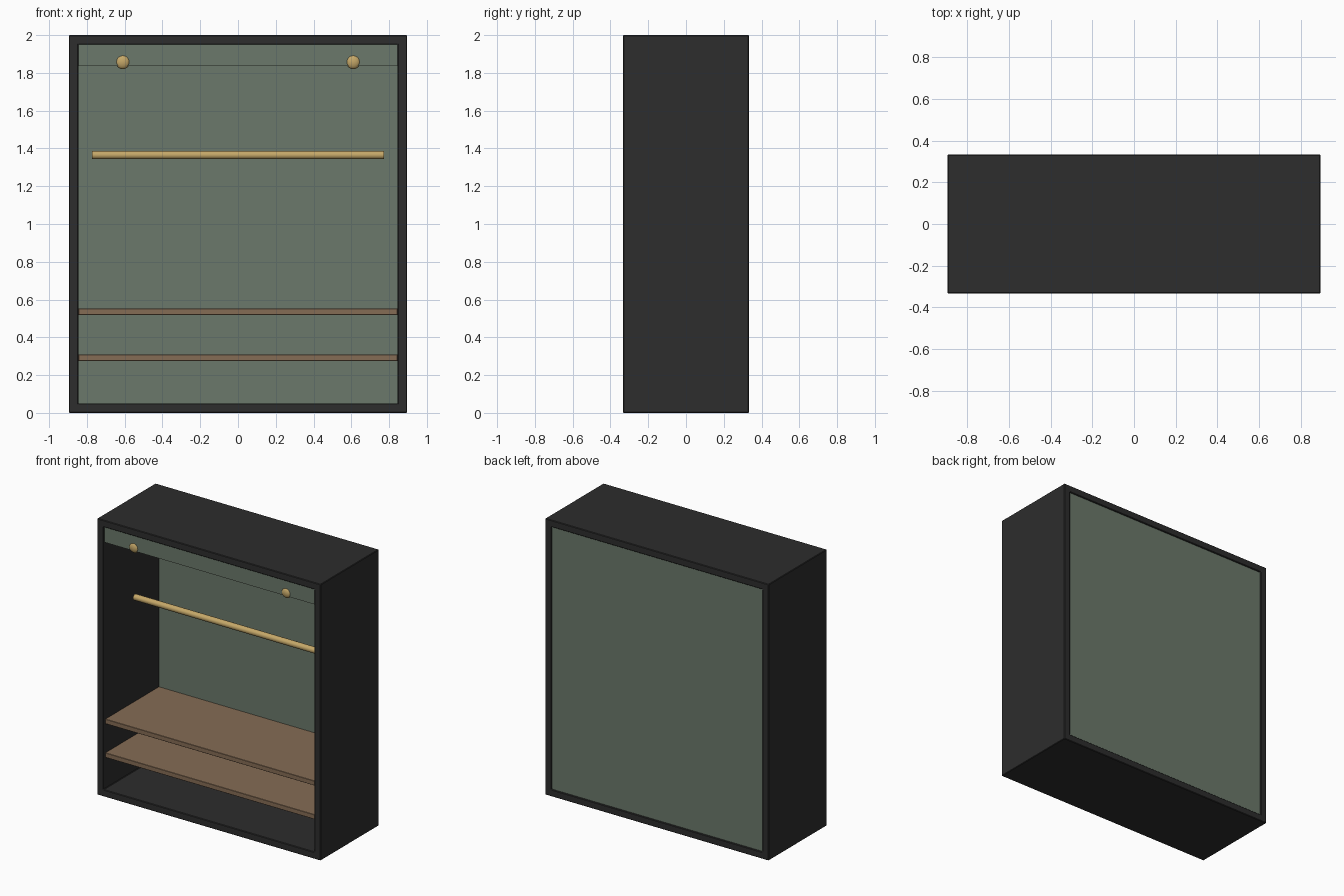
import bpy, bmesh, math

if "Cube" in bpy.data.objects:
    bpy.data.objects.remove(bpy.data.objects["Cube"])

W, D, H, T = 0.895, 0.333, 2.0, 0.05   # half width, half depth, height, board thickness
IW = W - T                             # inner half width


def material(name, rgb):
    m = bpy.data.materials.new(name)
    m.diffuse_color = (*rgb, 1)
    m.use_nodes = True
    m.node_tree.nodes["Principled BSDF"].inputs["Base Color"].default_value = m.diffuse_color
    return m


BLACK = material("charcoal", (0.026, 0.026, 0.026))
GREEN = material("sage green", (0.147, 0.19, 0.145))
WOOD = material("walnut", (0.235, 0.15, 0.09))
BRASS = material("brass", (0.56, 0.39, 0.14))


def add_object(name, bm, mat, bevel=0):
    bmesh.ops.recalc_face_normals(bm, faces=bm.faces)
    me = bpy.data.meshes.new(name)
    bm.to_mesh(me)
    bm.free()
    me.materials.append(mat)
    ob = bpy.data.objects.new(name, me)
    bpy.context.collection.objects.link(ob)
    if bevel:
        mod = ob.modifiers.new("soft_edges", 'BEVEL')
        mod.width, mod.segments = bevel, 1
    return ob


def box(name, lo, hi, mat, bevel=0):
    bm = bmesh.new()
    bmesh.ops.create_cube(bm, size=1)
    for v in bm.verts:
        v.co = [(a + b) / 2 + c * (b - a) for a, b, c in zip(lo, hi, v.co)]
    return add_object(name, bm, mat, bevel)


def smooth(ob):
    bpy.ops.object.select_all(action='DESELECT')
    ob.select_set(True)
    bpy.context.view_layer.objects.active = ob
    bpy.ops.object.shade_smooth_by_angle(angle=math.radians(40))


# Outer frame: a rectangular ring extruded front to back
bm = bmesh.new()
rings = []
for y in (-D, D):
    for w, z0, z1 in ((W, 0, H), (IW, T, H - T)):
        rings.append([bm.verts.new((x, y, z)) for x, z in
                      ((-w, z0), (w, z0), (w, z1), (-w, z1))])
fo, fi, bo, bi = rings
for a, b in ((fo, fi), (fi, bi), (bi, bo), (bo, fo)):
    for i in range(4):
        j = (i + 1) % 4
        bm.faces.new((a[i], a[j], b[j], b[i]))
add_object("cabinet_frame", bm, BLACK, 0.004)

# Back panel, set slightly into the frame
box("back_panel", (-IW, 0.302, T), (IW, 0.324, H - T), GREEN)

# Top fascia
box("top_fascia", (-IW, -0.323, 1.837), (IW, -0.298, H - T), GREEN)

# Shelves
for name, z in (("lower_shelf", 0.292), ("upper_shelf", 0.536)):
    box(name, (-IW, -0.313, z - 0.017), (IW, 0.302, z + 0.017), WOOD, 0.002)

# Hanging rail
bm = bmesh.new()
bmesh.ops.create_cone(bm, cap_ends=True, segments=20, radius1=0.022, radius2=0.022, depth=1.546)
for v in bm.verts:
    x, y, z = v.co
    v.co = (z, y - 0.075, x + 1.365)
smooth(add_object("hanging_rail", bm, BRASS))

# Knobs on the fascia
for name, s in (("left_knob", -1), ("right_knob", 1)):
    bm = bmesh.new()
    bmesh.ops.create_uvsphere(bm, u_segments=20, v_segments=12, radius=0.038)
    for v in bm.verts:
        x, y, z = v.co
        v.co = (x + s * 0.61, z * 0.55 - 0.313, y + 1.858)
    smooth(add_object(name, bm, BRASS))
